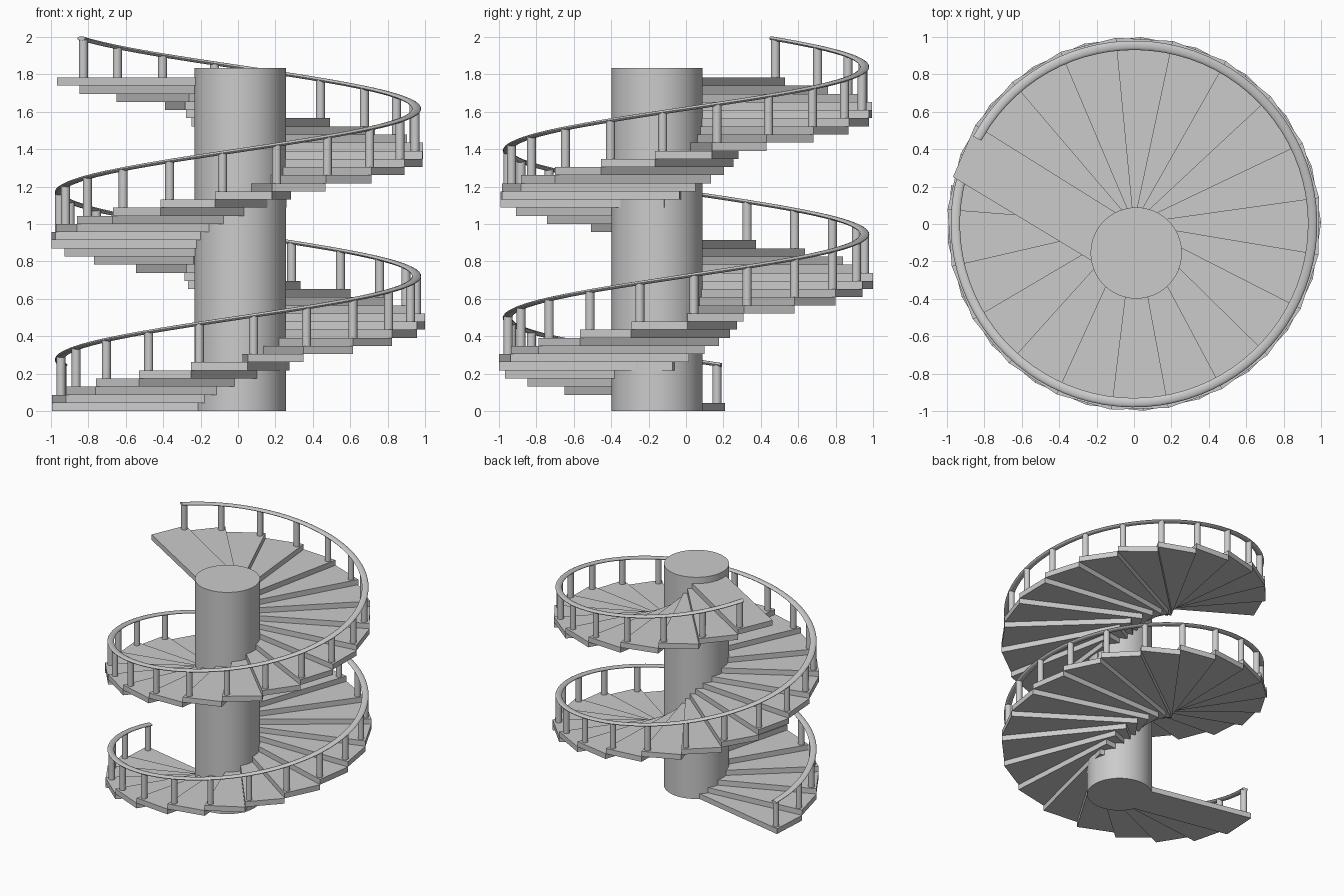
import bpy, bmesh, math
from mathutils import Matrix, Vector

if "Cube" in bpy.data.objects:
    bpy.data.objects.remove(bpy.data.objects["Cube"])

COUNT = 41
STEP = math.radians(17.5)
START = math.radians(168)
RISE = 1.783 / COUNT
RAIL_R = 0.955
RAIL_OFFSET = math.radians(2)


def add_object(name, bm, smooth=False):
    bmesh.ops.recalc_face_normals(bm, faces=bm.faces)
    mesh = bpy.data.meshes.new(name)
    bm.to_mesh(mesh)
    bm.free()
    obj = bpy.data.objects.new(name, mesh)
    bpy.context.collection.objects.link(obj)
    if smooth:
        bpy.ops.object.select_all(action='DESELECT')
        obj.select_set(True)
        bpy.context.view_layer.objects.active = obj
        bpy.ops.object.shade_smooth_by_angle(angle=math.radians(40))
    return obj


def add_cylinder(bm, x, y, z0, z1, radius, sides):
    bmesh.ops.create_cone(bm, cap_ends=True, segments=sides, radius1=radius, radius2=radius,
                          depth=z1 - z0, matrix=Matrix.Translation((x, y, (z0 + z1) / 2)))


# Central column
bm = bmesh.new()
add_cylinder(bm, 0.012, -0.155, 0, 1.835, 0.244, 64)
add_object("central_column", bm, True)

# Treads: one plank outline, turned and raised for every step
outline = [(0, 0), (1.0, 0), (0.954, 0.30), (0, 0.285)]
for i in range(COUNT):
    bm = bmesh.new()
    face = bm.faces.new([bm.verts.new((x, y, 0)) for x, y in outline])
    top = bmesh.ops.extrude_face_region(bm, geom=[face])["geom"]
    bmesh.ops.translate(bm, vec=(0, 0, RISE),
                        verts=[v for v in top if isinstance(v, bmesh.types.BMVert)])
    tread = add_object(f"tread_{i + 1}", bm)
    tread.rotation_euler.z = START + i * STEP
    tread.location.z = i * RISE

# Balusters, one per tread
bm = bmesh.new()
for i in range(COUNT):
    a = START + RAIL_OFFSET + i * STEP
    base = (i + 1) * RISE
    add_cylinder(bm, RAIL_R * math.cos(a), RAIL_R * math.sin(a), base, base + 0.206, 0.024, 16)
add_object("balusters", bm, True)

# Handrail: flattened round section swept along the helix
bm = bmesh.new()
SIDES, PER = 12, 4
rings = []
for k in range((COUNT - 1) * PER + 1):
    t = k / PER
    if k == 0:
        t -= 0.08
    elif k == (COUNT - 1) * PER:
        t += 0.08
    a = START + RAIL_OFFSET + t * STEP
    ring = []
    for s in range(SIDES):
        b = 2 * math.pi * s / SIDES
        r = RAIL_R + 0.025 * math.cos(b)
        ring.append(bm.verts.new((r * math.cos(a), r * math.sin(a),
                                  (t + 1) * RISE + 0.206 + 0.011 * math.sin(b))))
    rings.append(ring)
for r0, r1 in zip(rings, rings[1:]):
    for s in range(SIDES):
        n = (s + 1) % SIDES
        bm.faces.new((r0[s], r0[n], r1[n], r1[s]))
bm.faces.new(rings[0])
bm.faces.new(rings[-1])
add_object("handrail", bm, True)
